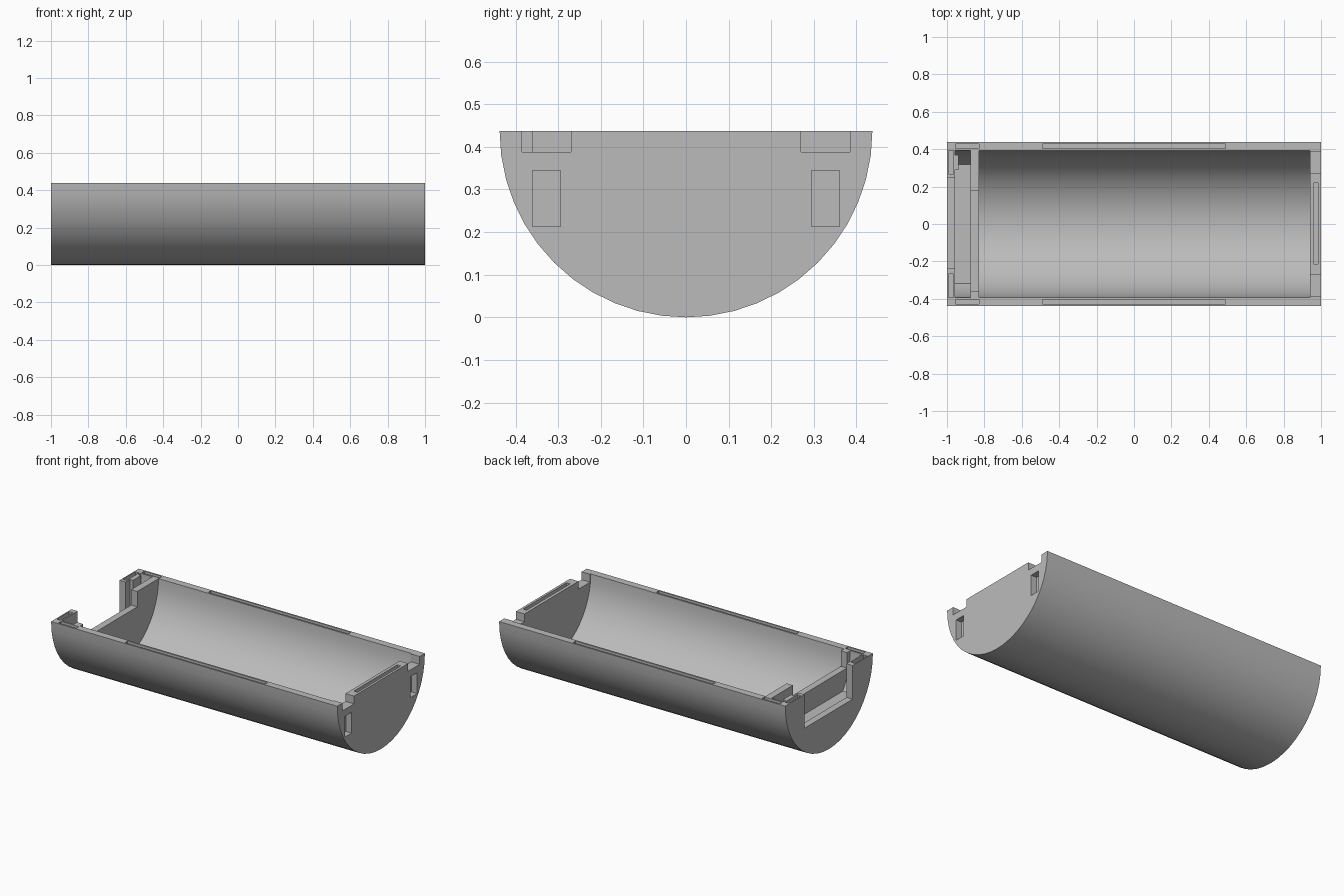
import bpy, bmesh, math

cube = bpy.data.objects.get("Cube")
if cube:
    bpy.data.objects.remove(cube, do_unlink=True)

R, INNER, TOP = 0.4375, 0.392, 0.4375

grey = bpy.data.materials.new("plain_grey")
grey.use_nodes = True
grey.diffuse_color = (0.5, 0.5, 0.5, 1)
grey.node_tree.nodes["Principled BSDF"].inputs["Base Color"].default_value = (0.5, 0.5, 0.5, 1)


def prism(name, profile, x0, x1):
    """Extrude a (y, z) profile along x."""
    bm = bmesh.new()
    base = bm.faces.new([bm.verts.new((x0, y, z)) for y, z in profile])
    side = bmesh.ops.extrude_face_region(bm, geom=[base])["geom"]
    bmesh.ops.translate(bm, vec=(x1 - x0, 0, 0),
                        verts=[v for v in side if isinstance(v, bmesh.types.BMVert)])
    bmesh.ops.recalc_face_normals(bm, faces=bm.faces)
    mesh = bpy.data.meshes.new(name)
    bm.to_mesh(mesh)
    bm.free()
    mesh.materials.append(grey)
    obj = bpy.data.objects.new(name, mesh)
    bpy.context.collection.objects.link(obj)
    return obj


def arc(r, floor=None, segments=24):
    """Lower half circle, optionally flattened at a floor height."""
    a = 0 if floor is None else math.acos((TOP - floor) / r)
    halves = [(math.pi / 2, a), (-a, -math.pi / 2)] if a else [(math.pi / 2, -math.pi / 2)]
    n = segments // len(halves)
    angles = [s + (e - s) * i / n for s, e in halves for i in range(n + 1)]
    return [(r * math.sin(t), TOP - r * math.cos(t)) for t in angles]


def box(name, x, y, z):
    return prism(name, [(y[0], z[0]), (y[1], z[0]), (y[1], z[1]), (y[0], z[1])], *x)


def open_arc(r, floor=None):
    return [(r, 0.6)] + arc(r, floor) + [(-r, 0.6)]


def cut(target, cutter):
    mod = target.modifiers.new("cut", "BOOLEAN")
    mod.operation, mod.solver, mod.object = "DIFFERENCE", "EXACT", cutter
    deps = bpy.context.evaluated_depsgraph_get()
    old = target.data
    result = bpy.data.meshes.new_from_object(target.evaluated_get(deps))
    target.modifiers.clear()
    target.data = result
    bpy.data.meshes.remove(old)
    bpy.data.objects.remove(cutter, do_unlink=True)


# Half-round solid, then the main cavity and the narrow end groove
shell = prism("trough_shell", arc(R), -1, 1)
cut(shell, prism("main_cavity", open_arc(INNER), -0.83, 0.94))
cut(shell, prism("end_groove", open_arc(INNER, 0.21), -0.957, -0.873))

UP = 0.6
SLOT = TOP - 0.05
pockets = [
    ((-1.1, -0.95), (-0.235, 0.245), (0.225, UP)),      # outer end opening
    ((-0.88, -0.82), (-0.36, 0.18), (0.34, UP)),        # inner wall opening
    ((0.96, 0.985), (-0.215, 0.22), (SLOT, UP)),        # end wall slot
]
for s in (-1, 1):
    def side(a, b):
        return tuple(sorted((s * a, s * b)))
    pockets += [
        ((0.93, 1.1), side(0.27, 0.385), (0.388, UP)),          # corner notch
        ((0.96, 1.1), side(0.295, 0.36), (0.213, 0.344)),       # end socket
        ((-0.49, 0.49), side(0.403, 0.428), (SLOT, UP)),        # long rim slot
        ((-0.955, -0.83), side(0.403, 0.428), (SLOT, UP)),      # short rim slot
        ((-0.992, -0.966), side(0.268, 0.392), (SLOT, UP)),     # post slot
    ]
for p in pockets:
    cut(shell, box("pocket", *p))

# Small guide rib in the groove
rib = box("guide_rib", (-0.96, -0.937), (0.29, 0.37), (0.225, TOP))

bpy.ops.object.select_all(action="DESELECT")
shell.select_set(True)
bpy.context.view_layer.objects.active = shell
bpy.ops.object.shade_smooth_by_angle(angle=math.radians(30))
